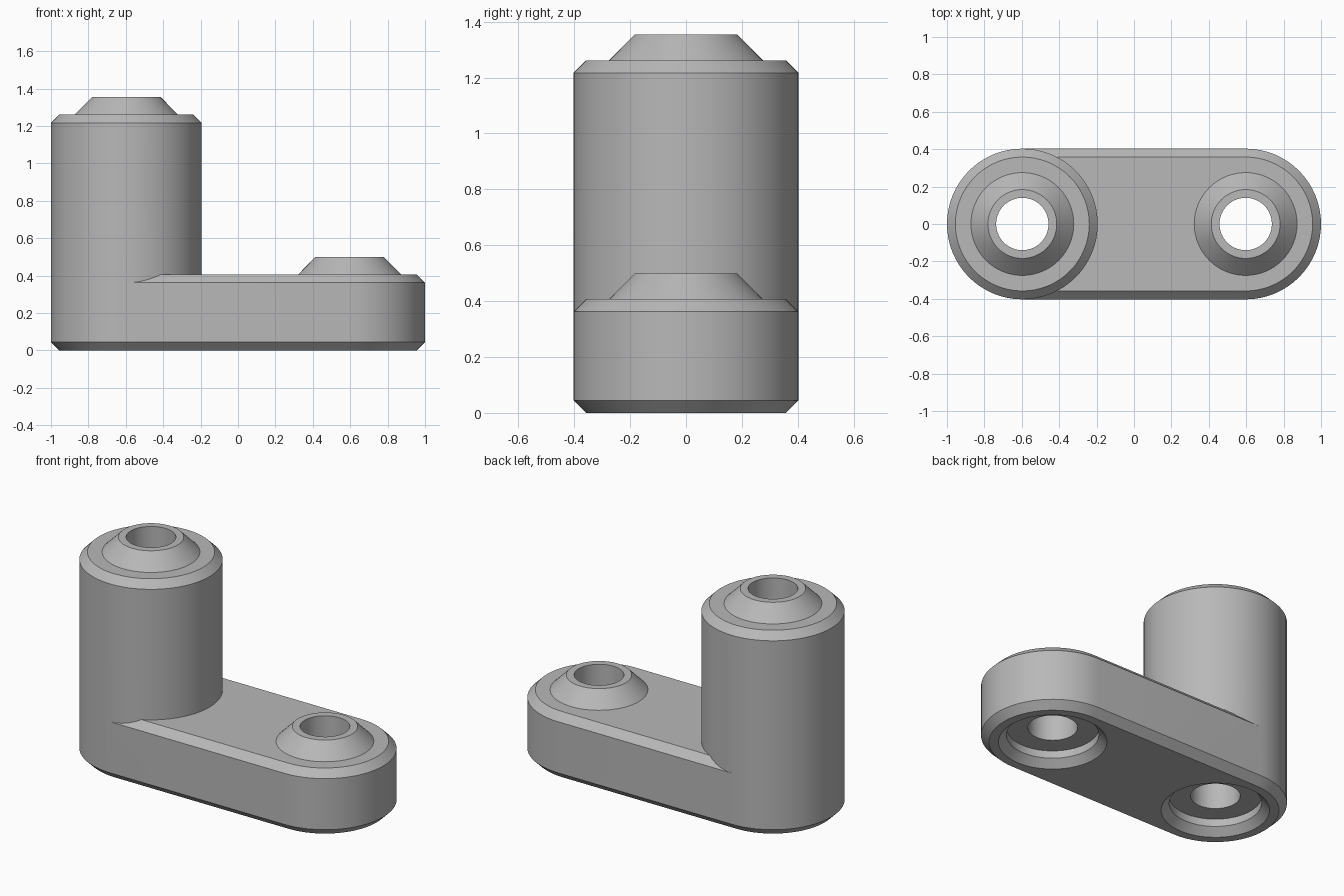
import bpy, bmesh
from math import sin, cos, pi, radians

R, CX, BEVEL = 0.403, 0.597, 0.045      # end radius, pivot offset, chamfer
ARM_TOP, POST_TOP, BOSS = 0.407, 1.262, 0.092
SEG = 64

if "Cube" in bpy.data.objects:
    bpy.data.objects.remove(bpy.data.objects["Cube"])

grey = bpy.data.materials.new("light_grey")
grey.use_nodes = True
grey.diffuse_color = (0.48, 0.48, 0.48, 1)
grey.node_tree.nodes["Principled BSDF"].inputs["Base Color"].default_value = grey.diffuse_color


def circle(r, cx):
    return [(cx + r * cos(2 * pi * i / SEG), r * sin(2 * pi * i / SEG)) for i in range(SEG)]


def capsule(r):
    arc = [pi * i / (SEG // 2) - pi / 2 for i in range(SEG // 2 + 1)]
    right = [(CX + r * cos(a), r * sin(a)) for a in arc]
    return right + [(-x, -y) for x, y in right]


def loft(name, rings):
    """Closed solid through a stack of (outline, z) rings."""
    bm = bmesh.new()
    loops = [[bm.verts.new((x, y, z)) for x, y in pts] for pts, z in rings]
    for low, high in zip(loops, loops[1:]):
        for i in range(len(low)):
            j = (i + 1) % len(low)
            bm.faces.new((low[i], low[j], high[j], high[i]))
    bm.faces.new(loops[0][::-1])
    bm.faces.new(loops[-1])
    mesh = bpy.data.meshes.new(name)
    bm.to_mesh(mesh)
    bm.free()
    obj = bpy.data.objects.new(name, mesh)
    mesh.materials.append(grey)
    bpy.context.collection.objects.link(obj)
    return obj


def lathe(name, cx, profile):
    return loft(name, [(circle(r, cx), z) for r, z in profile])


def combine(target, tool, operation):
    mod = target.modifiers.new(tool.name, 'BOOLEAN')
    mod.operation, mod.object, mod.solver = operation, tool, 'EXACT'
    bpy.context.view_layer.objects.active = target
    bpy.ops.object.modifier_apply(modifier=mod.name)
    bpy.data.objects.remove(tool)


# Arm with chamfered top and bottom rims
bracket = loft("bracket", [(capsule(R - BEVEL), 0), (capsule(R), BEVEL),
                           (capsule(R), ARM_TOP - BEVEL), (capsule(R - BEVEL), ARM_TOP)])

# Tall post with its tapered boss, and the low boss on the free end
post = lathe("post", -CX, [(R, ARM_TOP - BEVEL), (R, POST_TOP - BEVEL), (R - BEVEL, POST_TOP),
                           (0.275, POST_TOP), (0.184, POST_TOP + BOSS)])
combine(bracket, post, 'UNION')
boss = lathe("arm_boss", CX, [(0.275, ARM_TOP - 0.05), (0.275, ARM_TOP),
                              (0.184, ARM_TOP + BOSS)])
combine(bracket, boss, 'UNION')

# Through bores with chamfered sockets underneath
for side in (-1, 1):
    bore = lathe("bore", side * CX, [(0.35, -0.045), (0.26, BEVEL), (0.26, 0.092),
                                     (0.14, 0.092), (0.14, 1.6)])
    combine(bracket, bore, 'DIFFERENCE')

# Smooth round walls, crisp chamfers
bpy.ops.object.select_all(action='DESELECT')
bracket.select_set(True)
bpy.context.view_layer.objects.active = bracket
bpy.ops.object.shade_smooth_by_angle(angle=radians(25))
